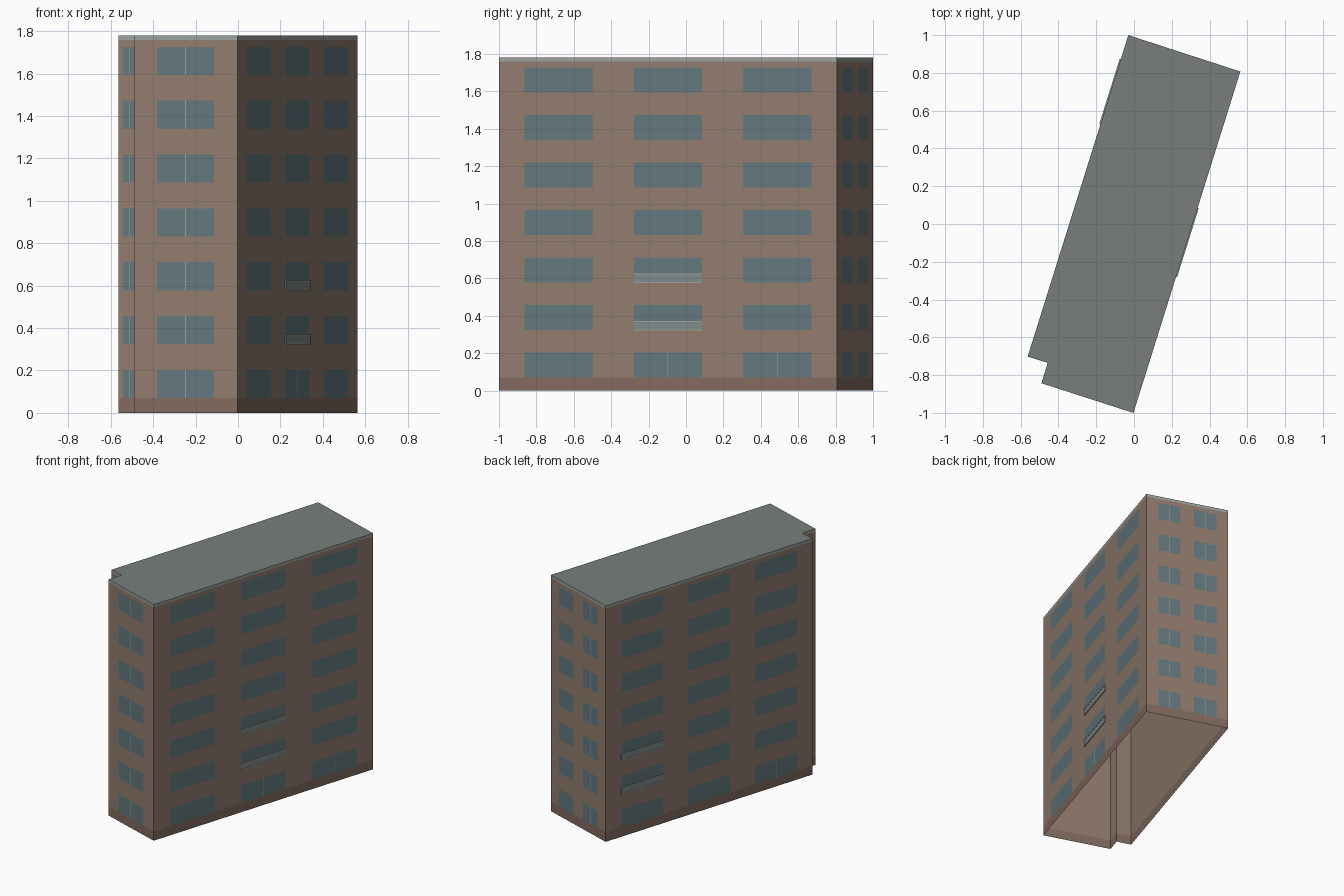
import bpy
from mathutils import Vector

if "Cube" in bpy.data.objects:
    bpy.data.objects.remove(bpy.data.objects["Cube"])

HEIGHT, BASE_TOP, CORNICE = 1.78, 0.07, 1.76
ROWS, PITCH, WIN_Z, WIN_H = 7, 0.254, 0.07, 0.133

# footprint corners, counterclockwise seen from above
A, F, E, D, C, B = [Vector((x, y, 0)) for x, y in (
    (-0.03, 1.0), (-0.563, -0.702), (-0.457, -0.735),
    (-0.49, -0.843), (-0.003, -1.0), (0.563, 0.807))]
FOOTPRINT = [A, F, E, D, C, B]


def material(name, rgb):
    m = bpy.data.materials.new(name)
    m.diffuse_color = (*rgb, 1)
    m.use_nodes = True
    m.node_tree.nodes["Principled BSDF"].inputs["Base Color"].default_value = m.diffuse_color
    return m


BRICK = material("brick", (0.288, 0.202, 0.156))
PLINTH = material("plinth", (0.223, 0.145, 0.115))
GLASS = material("glass", (0.127, 0.19, 0.21))
TRIM = material("trim", (0.33, 0.37, 0.34))
ROOF = material("roof", (0.188, 0.212, 0.202))
PANEL = material("panel", (0.21, 0.26, 0.25))


def make(name, polys, mat):
    """One object from a list of polygons, each a list of points."""
    verts, faces = [], []
    for poly in polys:
        faces.append(range(len(verts), len(verts) + len(poly)))
        verts += poly
    mesh = bpy.data.meshes.new(name)
    mesh.from_pydata(verts, [], [list(f) for f in faces])
    mesh.materials.append(mat)
    ob = bpy.data.objects.new(name, mesh)
    bpy.context.collection.objects.link(ob)


def point(p, q, t, z, out):
    d = (q - p).normalized()
    return p.lerp(q, t) + Vector((d.y, -d.x, 0)) * out + Vector((0, 0, z))


def rect(p, q, t0, t1, z0, z1, out=0.0):
    """Upright rectangle on the wall from p to q, facing outward."""
    return [point(p, q, t, z, out) for t, z in
            ((t0, z0), (t1, z0), (t1, z1), (t0, z1))]


def slab(p, q, t0, t1, z0, z1, out):
    """Thin box standing out from the wall (no back face)."""
    back = rect(p, q, t0, t1, z0, z1)
    front = rect(p, q, t0, t1, z0, z1, out)
    sides = [[back[i], back[(i + 1) % 4], front[(i + 1) % 4], front[i]]
             for i in range(4)]
    return [front] + sides


# shell, open underneath
edges = list(zip(FOOTPRINT, FOOTPRINT[1:] + FOOTPRINT[:1]))
for name, z0, z1, mat in (("plinth", 0, BASE_TOP, PLINTH),
                          ("walls", BASE_TOP, CORNICE, BRICK),
                          ("cornice", CORNICE, HEIGHT, TRIM)):
    make(name, [rect(p, q, 0, 1, z0, z1) for p, q in edges], mat)
make("roof", [[p + Vector((0, 0, HEIGHT)) for p in FOOTPRINT]], ROOF)

# facades: wall, window columns, columns with full-height mullions,
# columns with a mullion on the ground floor only, balcony column
LONG = [(0.075, 0.278), (0.399, 0.601), (0.722, 0.925)]
FACADES = [
    ("left", A, F, LONG, [], [2], 0),
    ("right", C, B, LONG, [], [1, 2], 1),
    ("front", D, C, [(0.226, 0.774)], [0], [], None),
    ("front_recess", F, E, [(0.2, 0.75)], [0], [], None),
    ("back", B, A, [(0.145, 0.42), (0.585, 0.86)], [0, 1], [], None),
]
for name, p, q, cols, split, ground_split, balcony in FACADES:
    windows, mullions, panels, rails = [], [], [], []
    half = 0.0018 / (q - p).length
    for row in range(ROWS):
        z = WIN_Z + row * PITCH
        for i, (t0, t1) in enumerate(cols):
            windows.append(rect(p, q, t0, t1, z, z + WIN_H, 0.001))
            if i in split or (row == 0 and i in ground_split):
                mid = (t0 + t1) / 2
                mullions.append(rect(p, q, mid - half, mid + half,
                                     z, z + WIN_H, 0.002))
            if i == balcony and row in (1, 2):
                # shallow balcony: infill panel with bottom and top rail
                panels += slab(p, q, t0, t1, z, z + 0.047, 0.004)
                rails += slab(p, q, t0, t1, z - 0.003, z + 0.003, 0.006)
                rails += slab(p, q, t0, t1, z + 0.042, z + 0.048, 0.006)
    make(name + "_windows", windows, GLASS)
    if mullions:
        make(name + "_mullions", mullions, TRIM)
    if panels:
        make(name + "_balcony_panels", panels, PANEL)
        make(name + "_balcony_rails", rails, TRIM)
